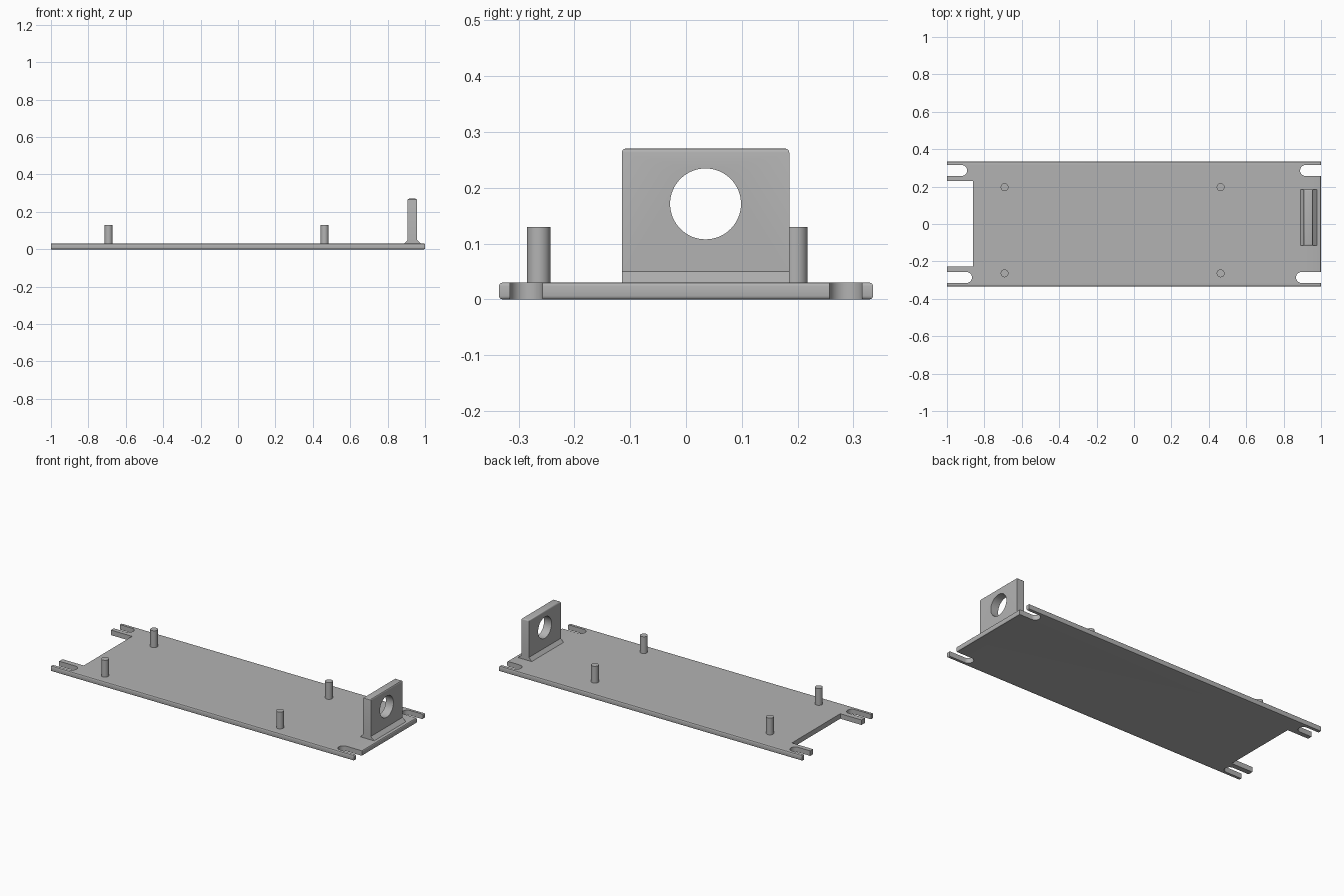
import bpy, bmesh, math
from mathutils import Vector

if "Cube" in bpy.data.objects:
    bpy.data.objects.remove(bpy.data.objects["Cube"])

grey = bpy.data.materials.new("plain_grey")
grey.diffuse_color = (0.45, 0.45, 0.45, 1)
grey.use_nodes = True
grey.node_tree.nodes["Principled BSDF"].inputs["Base Color"].default_value = grey.diffuse_color


def extrude_profile(name, pts, direction, bevel_rule=None, width=0.005):
    """Extrude a closed outline and round the edges picked by bevel_rule."""
    bm = bmesh.new()
    face = bm.faces.new([bm.verts.new(p) for p in pts])
    ext = bmesh.ops.extrude_face_region(bm, geom=[face], use_keep_orig=True)
    verts = [g for g in ext["geom"] if isinstance(g, bmesh.types.BMVert)]
    bmesh.ops.translate(bm, verts=verts, vec=Vector(direction))
    bmesh.ops.recalc_face_normals(bm, faces=bm.faces)
    if bevel_rule:
        edges = [e for e in bm.edges if bevel_rule(e.verts[0].co, e.verts[1].co)]
        bmesh.ops.bevel(bm, geom=edges, offset=width, segments=3, profile=0.5,
                        affect='EDGES', clamp_overlap=True)
    me = bpy.data.meshes.new(name)
    bm.to_mesh(me)
    bm.free()
    ob = bpy.data.objects.new(name, me)
    bpy.context.collection.objects.link(ob)
    me.materials.append(grey)
    return ob


def smooth(ob):
    bpy.ops.object.select_all(action='DESELECT')
    ob.select_set(True)
    bpy.context.view_layer.objects.active = ob
    bpy.ops.object.shade_smooth_by_angle(angle=math.radians(30))


# Base plate: outline with four open slots and a notch at the left end
W, T = 0.335, 0.03
SLOT_Y, SLOT_R = 0.286, 0.029


def slot(side, sy, end, up):
    """Slot outline opening at x = side, running up or down in y."""
    cx, cy = end - side * -SLOT_R, sy * SLOT_Y
    arc = [(cx - side * SLOT_R * math.sin(math.pi * i / 16),
            cy - up * SLOT_R * math.cos(math.pi * i / 16)) for i in range(17)]
    return [(side, cy - up * SLOT_R)] + arc + [(side, cy + up * SLOT_R)]


outline = [(-1, -W), (1, -W)]
outline += slot(1, -1, 0.866, 1) + slot(1, 1, 0.888, 1)
outline += [(1, W), (-1, W)]
outline += slot(-1, 1, -0.892, -1)
outline += [(-1, 0.23), (-0.86, 0.23), (-0.86, -0.226), (-1, -0.226)]
outline += slot(-1, -1, -0.866, -1)


def outer_edge(a, b):
    flat = abs(a.z - b.z) < 1e-5
    long_side = abs(a.y - b.y) < 1e-5 and abs(a.y) > W - 1e-4
    right_end = min(a.x, b.x) > 1 - 1e-4
    return flat and (long_side or right_end)


plate = extrude_profile("base_plate", [(x, y, 0) for x, y in outline],
                        (0, 0, T), outer_edge, 0.006)
smooth(plate)

# Four standing pegs
for x in (-0.692, 0.463):
    for y in (-0.264, 0.197):
        bpy.ops.mesh.primitive_cylinder_add(vertices=40, radius=0.021, depth=0.11,
                                            location=(x, y, 0.075))
        peg = bpy.context.object
        peg.name = "peg"
        peg.data.materials.append(grey)
        smooth(peg)

# Upright bracket with a flared foot
section = [(0.888, 0.029), (0.907, 0.05), (0.907, 0.27),
           (0.957, 0.27), (0.957, 0.05), (0.98, 0.029)]
bracket = extrude_profile("upright_bracket", [(x, -0.115, z) for x, z in section],
                          (0, 0.3, 0),
                          lambda a, b: min(a.z, b.z) > 0.269, 0.007)

# Round hole through the bracket
bpy.ops.mesh.primitive_cylinder_add(vertices=64, radius=0.0635, depth=0.3,
                                    location=(0.93, 0.035, 0.171),
                                    rotation=(0, math.pi / 2, 0))
cutter = bpy.context.object
cutter.name = "hole_cutter"
cutter.data.materials.append(grey)
cutter.hide_render = True
cutter.hide_set(True)
cut = bracket.modifiers.new("hole", 'BOOLEAN')
cut.operation = 'DIFFERENCE'
cut.solver = 'EXACT'
cut.object = cutter
bpy.context.view_layer.objects.active = bracket
bpy.ops.object.modifier_apply(modifier="hole")
bpy.data.objects.remove(cutter)
smooth(bracket)
